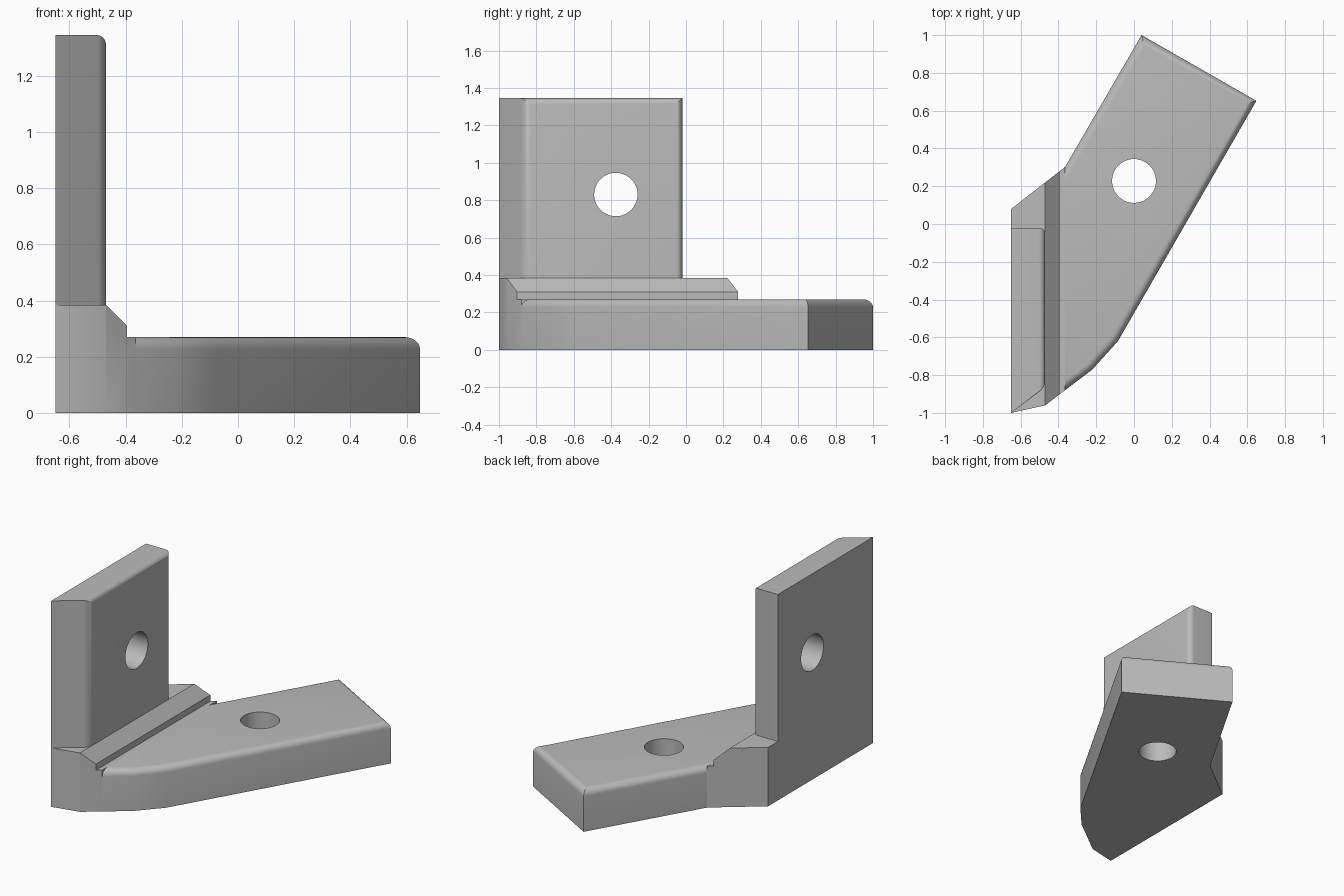
import bpy, bmesh, math
from mathutils import Vector

cube = bpy.data.objects.get("Cube")
if cube:
    bpy.data.objects.remove(cube, do_unlink=True)

grey = bpy.data.materials.new("plain grey")
grey.use_nodes = True
colour = (0.5, 0.5, 0.5, 1)
grey.diffuse_color = colour
grey.node_tree.nodes["Principled BSDF"].inputs["Base Color"].default_value = colour


def prism(points, offset):
    """Extrude a closed 3D outline along an offset vector."""
    bm = bmesh.new()
    face = bm.faces.new([bm.verts.new(p) for p in points])
    new = bmesh.ops.extrude_face_region(bm, geom=[face])["geom"]
    moved = [v for v in new if isinstance(v, bmesh.types.BMVert)]
    bmesh.ops.translate(bm, vec=offset, verts=moved)
    bmesh.ops.recalc_face_normals(bm, faces=bm.faces[:])
    return bm


def round_edges(bm, rule, radius):
    edges = [e for e in bm.edges if rule(e.verts[0].co, e.verts[1].co)]
    bmesh.ops.bevel(bm, geom=edges, offset=radius, segments=6,
                    profile=0.5, affect='EDGES')


def finish(bm, name):
    bmesh.ops.recalc_face_normals(bm, faces=bm.faces[:])
    mesh = bpy.data.meshes.new(name)
    bm.to_mesh(mesh)
    bm.free()
    mesh.materials.append(grey)
    obj = bpy.data.objects.new(name, mesh)
    bpy.context.collection.objects.link(obj)
    return obj


def activate(obj):
    bpy.ops.object.select_all(action='DESELECT')
    obj.select_set(True)
    bpy.context.view_layer.objects.active = obj


def smooth(obj):
    activate(obj)
    bpy.ops.object.shade_smooth_by_angle(angle=math.radians(30))


def drill(obj, centre, rotation):
    """Cut a round bolt hole and discard the cutter."""
    bpy.ops.mesh.primitive_cylinder_add(vertices=64, radius=0.116, depth=0.8,
                                        location=centre, rotation=rotation)
    cutter = bpy.context.object
    cutter.hide_render = True
    cutter.data.materials.append(grey)
    activate(obj)
    mod = obj.modifiers.new("bolt hole", 'BOOLEAN')
    mod.operation, mod.solver, mod.object = 'DIFFERENCE', 'EXACT', cutter
    bpy.ops.object.modifier_apply(modifier=mod.name)
    bpy.data.objects.remove(cutter, do_unlink=True)


LEFT, INNER, SEAM = -0.65, -0.47, -0.365
FOOT_TOP, ROOT_TOP, PLATE_TOP = 0.27, 0.385, 1.345

# Angled foot, with its outer top edges rounded
outline = [(SEAM, -0.88), (-0.22, -0.77), (-0.085, -0.62),
           (0.648, 0.652), (0.04, 1.0), (SEAM, 0.302)]
bm = prism([(x, y, 0) for x, y in outline], (0, 0, FOOT_TOP))
round_edges(bm, lambda a, b: min(a.z, b.z) > FOOT_TOP - 0.01
            and max(a.x, b.x) > SEAM + 0.01, 0.042)
foot = finish(bm, "angled_foot")
drill(foot, (0, 0.228, 0.15), (0, 0, 0))
smooth(foot)

# Root block: stepped, chamfered profile trimmed by the slanted ends
profile = [(LEFT, 0), (SEAM, 0), (SEAM, FOOT_TOP), (-0.395, FOOT_TOP),
           (-0.395, 0.31), (INNER, ROOT_TOP), (LEFT, ROOT_TOP)]
bm = prism([(x, -1.3, z) for x, z in profile], (0, 2, 0))
for a, b in [((LEFT, -1.0), (INNER, -0.96)),
             ((INNER, -0.96), (SEAM, -0.88)),
             ((SEAM, 0.302), (LEFT, 0.08))]:
    normal = Vector((b[1] - a[1], a[0] - b[0], 0))
    cut = bmesh.ops.bisect_plane(bm, geom=bm.verts[:] + bm.edges[:] + bm.faces[:],
                                 plane_co=(*a, 0), plane_no=normal, clear_outer=True)
    rim = [e for e in cut["geom_cut"] if isinstance(e, bmesh.types.BMEdge)]
    bmesh.ops.contextual_create(bm, geom=rim)
smooth(finish(bm, "root_block"))

# Upright plate, with its inner edges rounded
outline = [(LEFT, -1.0), (INNER, -0.865), (INNER, -0.02), (LEFT, -0.02)]
bm = prism([(x, y, ROOT_TOP) for x, y in outline], (0, 0, PLATE_TOP - ROOT_TOP))
round_edges(bm, lambda a, b: min(a.x, b.x) > INNER - 0.01
            and max(a.z, b.z) > PLATE_TOP - 0.01, 0.035)
plate = finish(bm, "upright_plate")
drill(plate, (-0.56, -0.375, 0.83), (0, math.pi / 2, 0))
smooth(plate)
